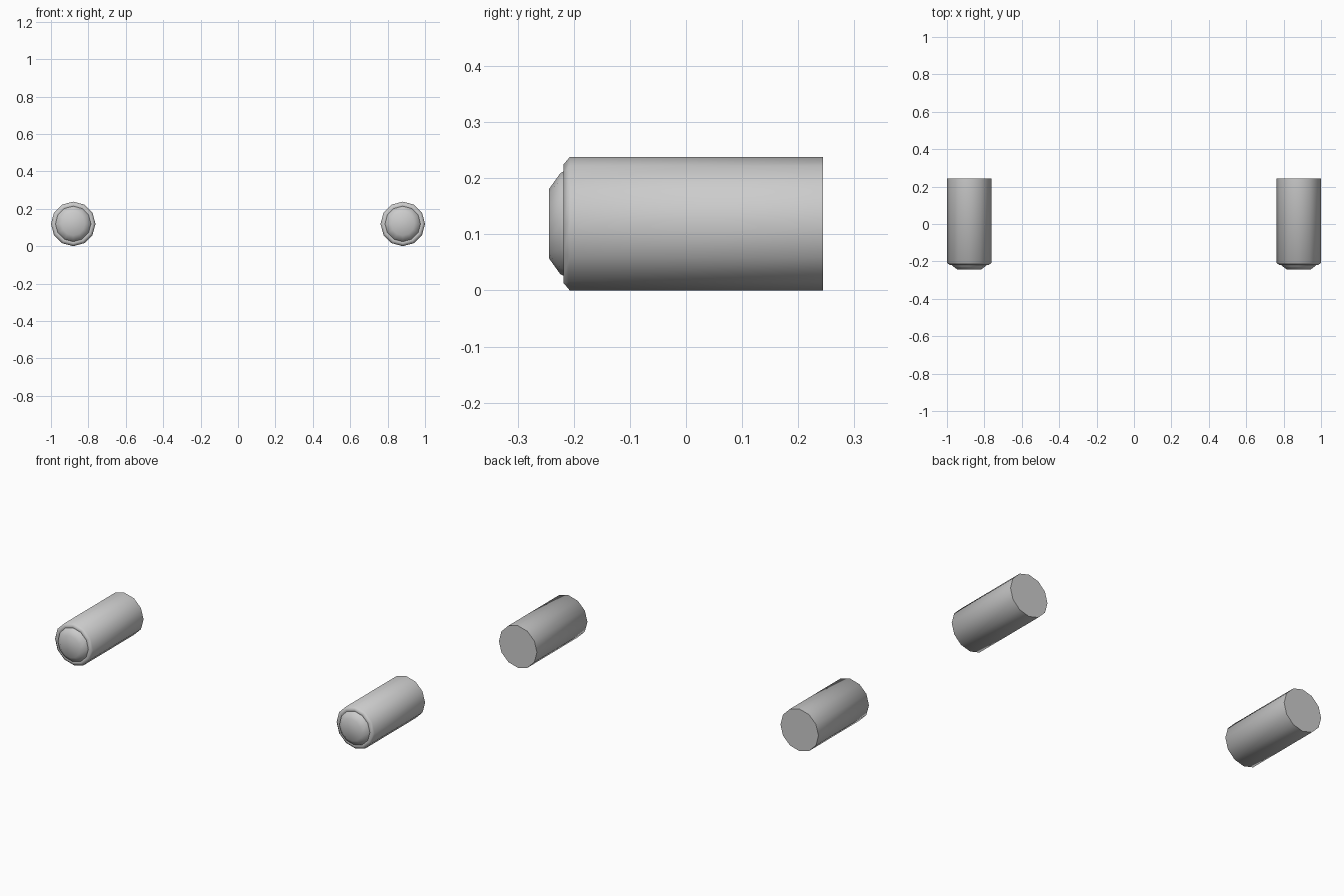
import bpy, bmesh, math

if "Cube" in bpy.data.objects:
    bpy.data.objects.remove(bpy.data.objects["Cube"])

SIDES = 12
RADIUS = 0.119

grey = bpy.data.materials.new("light grey")
grey.diffuse_color = (0.6, 0.6, 0.6, 1)
grey.use_nodes = True
grey.node_tree.nodes["Principled BSDF"].inputs["Base Color"].default_value = grey.diffuse_color

# (y, radius) from the front button to the back cap
PROFILE = [(-0.244, 0.062), (-0.224, 0.090), (-0.218, 0.093), (-0.215, 0.095),
           (-0.218, 0.106), (-0.207, RADIUS), (0.244, RADIUS)]


def lathe(name, x):
    """Closed twelve-sided barrel turned around the y axis."""
    bm = bmesh.new()
    rings = []
    for y, r in PROFILE:
        rings.append([bm.verts.new((r * math.cos(2 * math.pi * i / SIDES), y,
                                    r * math.sin(2 * math.pi * i / SIDES)))
                      for i in range(SIDES)])
    for a, b in zip(rings, rings[1:]):
        for i in range(SIDES):
            j = (i + 1) % SIDES
            bm.faces.new((a[i], a[j], b[j], b[i]))
    bm.faces.new(rings[0])
    bm.faces.new(rings[-1])
    bmesh.ops.recalc_face_normals(bm, faces=bm.faces)
    mesh = bpy.data.meshes.new(name)
    bm.to_mesh(mesh)
    bm.free()
    mesh.materials.append(grey)
    obj = bpy.data.objects.new(name, mesh)
    obj.location = (x, 0, RADIUS)
    bpy.context.collection.objects.link(obj)
    # Smooth barrel, crisp back rim and collar
    bpy.ops.object.select_all(action='DESELECT')
    obj.select_set(True)
    bpy.context.view_layer.objects.active = obj
    bpy.ops.object.shade_smooth_by_angle(angle=math.radians(60))


# Matching pair of barrels
lathe("left_barrel", -(1 - RADIUS))
lathe("right_barrel", 1 - RADIUS)
